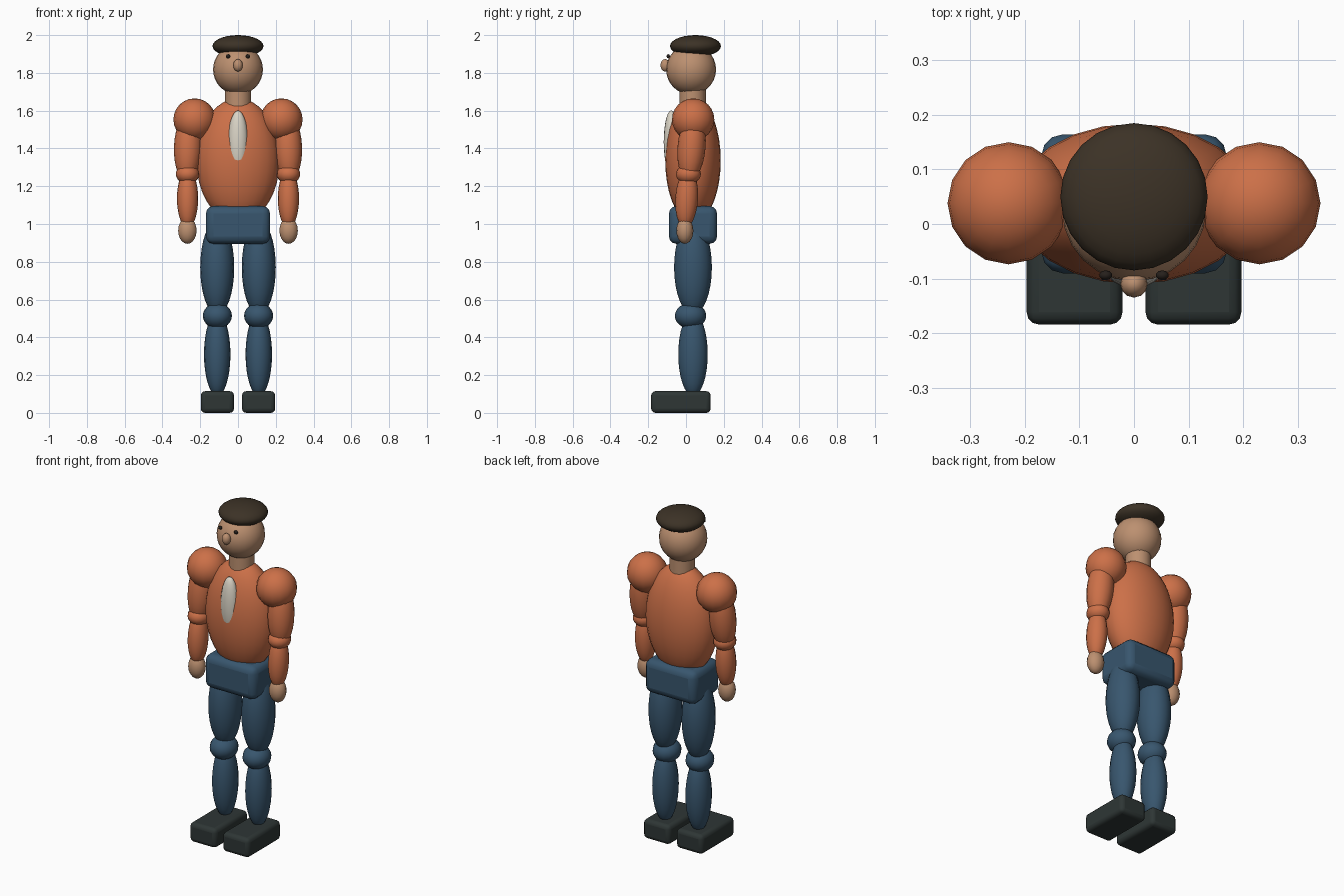
import bpy
from mathutils import Vector

if "Cube" in bpy.data.objects:
    bpy.data.objects.remove(bpy.data.objects["Cube"])


def mat(name, r, g, b):
    m = bpy.data.materials.new(name)
    lin = [((c / 255 + 0.055) / 1.055) ** 2.4 for c in (r, g, b)]
    m.diffuse_color = (*lin, 1)
    m.use_nodes = True
    m.node_tree.nodes["Principled BSDF"].inputs["Base Color"].default_value = m.diffuse_color
    return m


ORANGE = mat("orange_jacket", 204, 112, 72)
BLUE = mat("blue_trousers", 56, 86, 110)
SKIN = mat("skin", 188, 144, 112)
HAIR = mat("dark_brown_hair", 60, 50, 38)
SHOE = mat("dark_shoe", 46, 54, 53)
WHITE = mat("shirt_white", 218, 212, 198)
BLACK = mat("eye_dark", 38, 32, 28)


def finish(name, material, angle=1.0):
    ob = bpy.context.object
    ob.name = name
    ob.data.materials.append(material)
    bpy.ops.object.transform_apply(location=False, rotation=False, scale=True)
    bpy.ops.object.shade_smooth_by_angle(angle=angle)
    return ob


def ball(name, loc, radii, material, seg=20, rings=14):
    bpy.ops.mesh.primitive_uv_sphere_add(segments=seg, ring_count=rings, radius=1, location=loc)
    bpy.context.object.scale = radii
    return finish(name, material)


def limb(name, top, bottom, rx, ry, material):
    """Ellipsoid whose poles sit at top and bottom."""
    a, b = Vector(top), Vector(bottom)
    ob = ball(name, (a + b) / 2, (rx, ry, (a - b).length / 2), material, 16, 14)
    ob.rotation_euler = Vector((0, 0, 1)).rotation_difference(a - b).to_euler()
    return ob


def box(name, loc, size, bevel, material):
    bpy.ops.mesh.primitive_cube_add(size=1, location=loc)
    bpy.context.object.scale = size
    ob = finish(name, material, 0.6)
    mod = ob.modifiers.new("rounding", "BEVEL")
    mod.width = bevel
    mod.segments = 3
    return ob


# Head, neck and face
ball("head", (0, 0.027, 1.818), (0.132, 0.132, 0.133), SKIN, 24, 16)
ball("hair", (0, 0.05, 1.942), (0.135, 0.135, 0.058), HAIR, 24, 14)
ball("nose", (0, -0.11, 1.84), (0.025, 0.025, 0.033), SKIN, 12, 8)
bpy.ops.mesh.primitive_cylinder_add(vertices=16, radius=0.07, depth=0.12, location=(0, 0.035, 1.67))
finish("neck", SKIN, 0.6)

# Torso, shirt front and hips
ball("torso", (0, 0.037, 1.336), (0.22, 0.147, 0.33), ORANGE, 24, 18)
ball("shirt_front", (0, -0.078, 1.435), (0.053, 0.04, 0.166), WHITE, 16, 14)
box("hips", (0, 0.037, 0.995), (0.34, 0.255, 0.2), 0.04, BLUE)

# Paired parts
for s, side in ((-1, "right"), (1, "left")):
    ball(side + "_eye", (s * 0.052, -0.094, 1.888), (0.012, 0.009, 0.011), BLACK, 10, 8)
    # Arm
    ball(side + "_shoulder", (s * 0.23, 0.038, 1.553), (0.112, 0.112, 0.112), ORANGE, 16, 12)
    limb(side + "_upper_arm", (s * 0.258, 0.045, 1.59), (s * 0.272, 0.014, 1.225), 0.074, 0.074, ORANGE)
    ball(side + "_elbow", (s * 0.267, 0.013, 1.264), (0.062, 0.066, 0.052), ORANGE, 16, 12)
    limb(side + "_forearm", (s * 0.267, 0.013, 1.29), (s * 0.267, -0.006, 0.98), 0.056, 0.06, ORANGE)
    ball(side + "_hand", (s * 0.268, -0.006, 0.965), (0.05, 0.045, 0.07), SKIN, 14, 10)
    # Leg
    ball(side + "_thigh", (s * 0.11, 0.037, 0.77), (0.09, 0.1, 0.25), BLUE, 16, 16)
    ball(side + "_knee", (s * 0.109, 0.024, 0.514), (0.077, 0.083, 0.068), BLUE, 16, 12)
    ball(side + "_shin", (s * 0.11, 0.037, 0.31), (0.07, 0.078, 0.22), BLUE, 16, 16)
    box(side + "_shoe", (s * 0.109, -0.027, 0.0575), (0.176, 0.315, 0.115), 0.023, SHOE)
